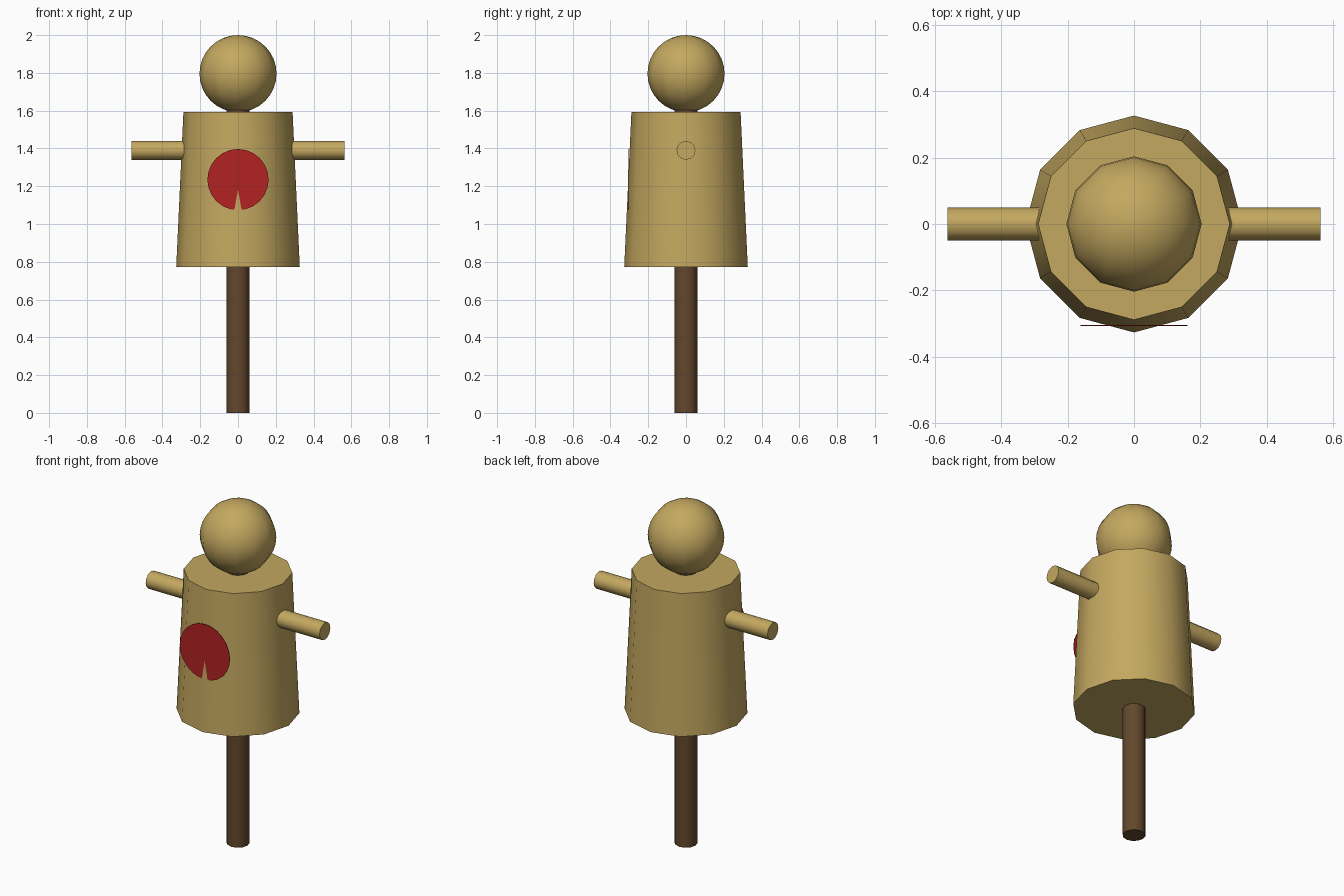
import bpy
import math

if "Cube" in bpy.data.objects:
    bpy.data.objects.remove(bpy.data.objects["Cube"])


def lin(c):
    c /= 255
    return c / 12.92 if c <= 0.04045 else ((c + 0.055) / 1.055) ** 2.4


def material(name, r, g, b):
    m = bpy.data.materials.new(name)
    m.diffuse_color = (lin(r), lin(g), lin(b), 1)
    m.use_nodes = True
    m.node_tree.nodes["Principled BSDF"].inputs["Base Color"].default_value = m.diffuse_color
    return m


burlap = material("burlap tan", 196, 168, 96)
wood = material("dark wood", 99, 72, 44)
red = material("target red", 178, 34, 34)


def finish(name, mat):
    ob = bpy.context.object
    ob.name = name
    ob.data.materials.append(mat)
    bpy.ops.object.shade_smooth_by_angle(angle=math.radians(40))
    return ob


def tube(name, mat, r1, r2, depth, loc, rot=(0, 0, 0), sides=12):
    bpy.ops.mesh.primitive_cone_add(vertices=sides, radius1=r1, radius2=r2,
                                    depth=depth, location=loc, rotation=rot)
    return finish(name, mat)


# Post running from the ground up through the torso into the head
tube("post", wood, 0.061, 0.061, 1.66, (0, 0, 0.83))

# Tapered torso, wider at the bottom
tube("torso", burlap, 0.327, 0.289, 0.82, (0, 0, 1.183))

# Crossbar forming both arms
tube("arms", burlap, 0.05, 0.05, 1.126, (0, 0, 1.39), (0, math.pi / 2, 0))

# Round head
bpy.ops.mesh.primitive_uv_sphere_add(segments=12, ring_count=16, radius=0.204,
                                     location=(0, 0, 1.796))
head = finish("head", burlap)
for p in head.data.polygons:
    p.use_smooth = True

# Thin round target on the chest; the torso's front edge pokes through below
tube("chest_target", red, 0.162, 0.162, 0.003, (0, -0.3065, 1.235),
     (math.pi / 2, 0, 0), sides=24)
